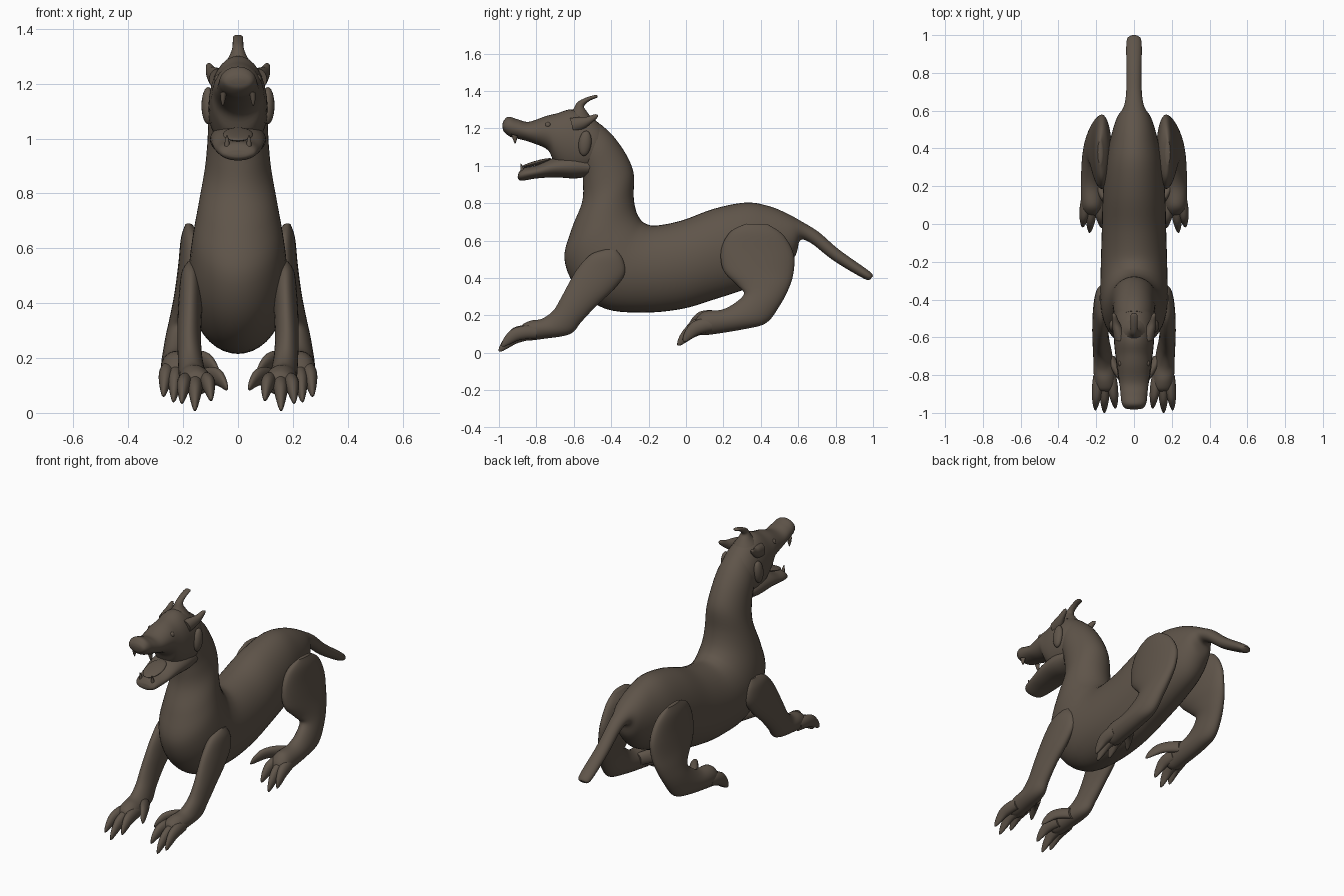
import bpy, bmesh, math

hide = bpy.data.materials.new("dark brown hide")
hide.diffuse_color = (0.115, 0.09, 0.068, 1)


def spline(secs, steps):
    """Catmull-Rom interpolation of the section rows."""
    out = []
    n = len(secs)
    for i in range(n - 1):
        p = [secs[max(i - 1, 0)], secs[i], secs[i + 1], secs[min(i + 2, n - 1)]]
        for s in range(steps):
            t = s / steps
            out.append([0.5 * (2 * b + (c - a) * t + (2 * a - 5 * b + 4 * c - d) * t * t
                               + (3 * b - a - 3 * c + d) * t ** 3) for a, b, c, d in zip(*p)])
    out.append(list(secs[-1]))
    return out


def loft(bm, secs, sides=32, steps=5):
    """Each section: upper y, z, lower y, z, centre x, half width."""
    rings = []
    for y1, z1, y2, z2, x, w in spline(secs, steps):
        ring = []
        for k in range(sides):
            a = 2 * math.pi * k / sides
            c, s = math.cos(a), math.sin(a)
            ring.append(bm.verts.new((x + w * s, (y1 + y2) / 2 + c * (y1 - y2) / 2,
                                      (z1 + z2) / 2 + c * (z1 - z2) / 2)))
        rings.append(ring)
    for r, q in zip(rings, rings[1:]):
        for k in range(sides):
            j = (k + 1) % sides
            bm.faces.new((r[k], r[j], q[j], q[k]))
    bm.faces.new(rings[0])
    bm.faces.new(rings[-1])


def finish(name, bm, mirror=False):
    bmesh.ops.recalc_face_normals(bm, faces=bm.faces)
    me = bpy.data.meshes.new(name)
    bm.to_mesh(me)
    bm.free()
    me.materials.append(hide)
    ob = bpy.data.objects.new(name, me)
    bpy.context.collection.objects.link(ob)
    if mirror:
        m = ob.modifiers.new("mirror", 'MIRROR')
        m.use_mirror_merge = False
    bpy.ops.object.select_all(action='DESELECT')
    bpy.context.view_layer.objects.active = ob
    ob.select_set(True)
    bpy.ops.object.shade_smooth_by_angle(angle=math.radians(50))
    return ob


def part(name, *lofts, mirror=False, sides=32):
    bm = bmesh.new()
    for secs in lofts:
        loft(bm, secs, sides)
    return finish(name, bm, mirror)


def toe(base, tip, r):
    """Arched toe narrowing to a hooked claw."""
    rows = []
    for t, lift, k in ((0, 0, 1), (0.3, .022, 1.05), (0.6, .032, .9), (0.82, .02, .6), (0.95, .006, .3), (1, 0, .06)):
        x, y, z = (a + (b - a) * t for a, b in zip(base, tip))
        tilt = 0.9 * t * r * k
        rows.append((y - tilt, z + lift + r * k, y + tilt, z + lift - r * k, x, r * k * .8))
    return rows


def ball(name, loc, size, tilt=0.0, mirror=True):
    bm = bmesh.new()
    bmesh.ops.create_uvsphere(bm, u_segments=20, v_segments=12, radius=1)
    c, s = math.cos(tilt), math.sin(tilt)
    for v in bm.verts:
        x, y, z = (a * b for a, b in zip(v.co, size))
        v.co = (x + loc[0], y * c - z * s + loc[1], y * s + z * c + loc[2])
    return finish(name, bm, mirror)


# Body: tail, torso and neck in one sweep
part("body", [
    (1.0, .41, .985, .392, 0, .022), (.975, .44, .95, .397, 0, .04), (.82, .55, .79, .492, 0, .04),
    (.71, .645, .67, .585, 0, .042), (.63, .695, .61, .60, 0, .055), (.54, .745, .585, .52, 0, .09),
    (.44, .785, .50, .42, 0, .12), (.32, .803, .33, .345, 0, .15), (.15, .77, .15, .285, 0, .165),
    (-.02, .708, -.02, .235, 0, .17), (-.16, .68, -.22, .215, 0, .175), (-.22, .693, -.43, .235, 0, .178),
    (-.25, .722, -.58, .34, 0, .178), (-.27, .77, -.65, .5, 0, .165), (-.28, .84, -.612, .66, 0, .145),
    (-.28, .96, -.557, .80, 0, .122), (-.32, 1.06, -.55, .90, 0, .112), (-.39, 1.16, -.56, .98, 0, .107),
    (-.46, 1.225, -.60, 1.05, 0, .095)], sides=40)

# Skull with the upper jaw
part("upper_head", [
    (-.40, 1.15, -.44, 1.03, 0, .07), (-.48, 1.24, -.52, .96, 0, .105), (-.60, 1.30, -.63, .95, 0, .106),
    (-.69, 1.28, -.70, 1.01, 0, .098), (-.75, 1.265, -.74, 1.085, 0, .09), (-.84, 1.235, -.83, 1.125, 0, .078),
    (-.90, 1.248, -.90, 1.145, 0, .071), (-.95, 1.262, -.94, 1.155, 0, .066), (-.975, 1.24, -.972, 1.18, 0, .05),
    (-.982, 1.22, -.98, 1.20, 0, .02)])

# Lower jaw and tongue
part("lower_jaw", [
    (-.50, 1.04, -.53, .94, 0, .09), (-.60, 1.06, -.60, .932, 0, .102), (-.71, 1.04, -.70, .938, 0, .098),
    (-.80, 1.002, -.80, .932, 0, .086), (-.87, .988, -.875, .920, 0, .07), (-.893, .965, -.896, .928, 0, .05),
    (-.898, .95, -.9, .94, 0, .02)])
ball("tongue", (0, -.80, 1.015), (.055, .085, .012), -math.pi + .27, mirror=False)

# Fangs, eyes and ears
part("upper_fang", [(-.935, 1.17, -.90, 1.16, .053, .012), (-.925, 1.14, -.905, 1.137, .055, .008),
                    (-.915, 1.118, -.912, 1.118, .055, .002)], mirror=True, sides=12)
part("lower_fang", [(-.885, .96, -.86, .96, .04, .01), (-.885, .99, -.87, .99, .04, .008),
                    (-.885, 1.012, -.882, 1.012, .04, .002)], mirror=True, sides=12)
ball("eye", (.072, -.738, 1.217), (.014, .016, .016))
ball("ear", (.109, -.54, 1.12), (.024, .034, .068), -.12)

# Crest horn and side horns
part("crest_horn", [
    (-.50, 1.25, -.64, 1.27, 0, .06), (-.53, 1.29, -.605, 1.30, 0, .035), (-.545, 1.318, -.58, 1.34, 0, .021),
    (-.515, 1.347, -.53, 1.366, 0, .019), (-.48, 1.362, -.485, 1.378, 0, .018), (-.472, 1.367, -.473, 1.374, 0, .008)],
    sides=20)
part("side_horn", [
    (-.62, 1.255, -.60, 1.175, .07, .035), (-.57, 1.26, -.55, 1.195, .085, .028), (-.53, 1.262, -.515, 1.22, .097, .02),
    (-.49, 1.275, -.48, 1.25, .105, .012), (-.472, 1.272, -.470, 1.265, .108, .004)], mirror=True, sides=20)

# Front legs with four clawed toes
part("front_leg", [
    (-.43, .553, -.37, .548, .172, .012), (-.51, .525, -.335, .495, .172, .034), (-.58, .45, -.328, .42, .173, .042),
    (-.63, .365, -.39, .335, .176, .044), (-.67, .29, -.48, .25, .178, .043), (-.71, .225, -.56, .165, .174, .045),
    (-.77, .182, -.62, .10, .166, .05), (-.83, .172, -.76, .075, .157, .056), (-.875, .15, -.86, .065, .152, .05),
    (-.89, .12, -.885, .085, .152, .02)],
    toe((.188, -.80, .11), (.205, -.985, .035), .034), toe((.155, -.80, .11), (.157, -1.0, .008), .034),
    toe((.122, -.80, .11), (.098, -.975, .045), .034), toe((.13, -.70, .12), (.04, -.86, .085), .034), mirror=True)

# Rear legs with heavy thighs and four clawed toes
part("rear_leg", [
    (.32, .69, .44, .685, .18, .012), (.235, .645, .52, .63, .17, .038), (.188, .55, .575, .53, .168, .05),
    (.20, .44, .575, .43, .178, .054), (.275, .36, .55, .345, .196, .052), (.31, .315, .50, .25, .213, .05),
    (.26, .265, .43, .16, .222, .053), (.19, .23, .32, .128, .224, .056), (.10, .222, .15, .10, .222, .058),
    (.06, .19, .08, .095, .22, .05), (.045, .16, .05, .12, .22, .02)],
    toe((.25, .14, .15), (.272, -.015, .06), .036), toe((.22, .14, .15), (.235, -.045, .04), .036),
    toe((.19, .14, .155), (.17, -.02, .07), .036), toe((.19, .20, .18), (.07, .02, .14), .036), mirror=True)
